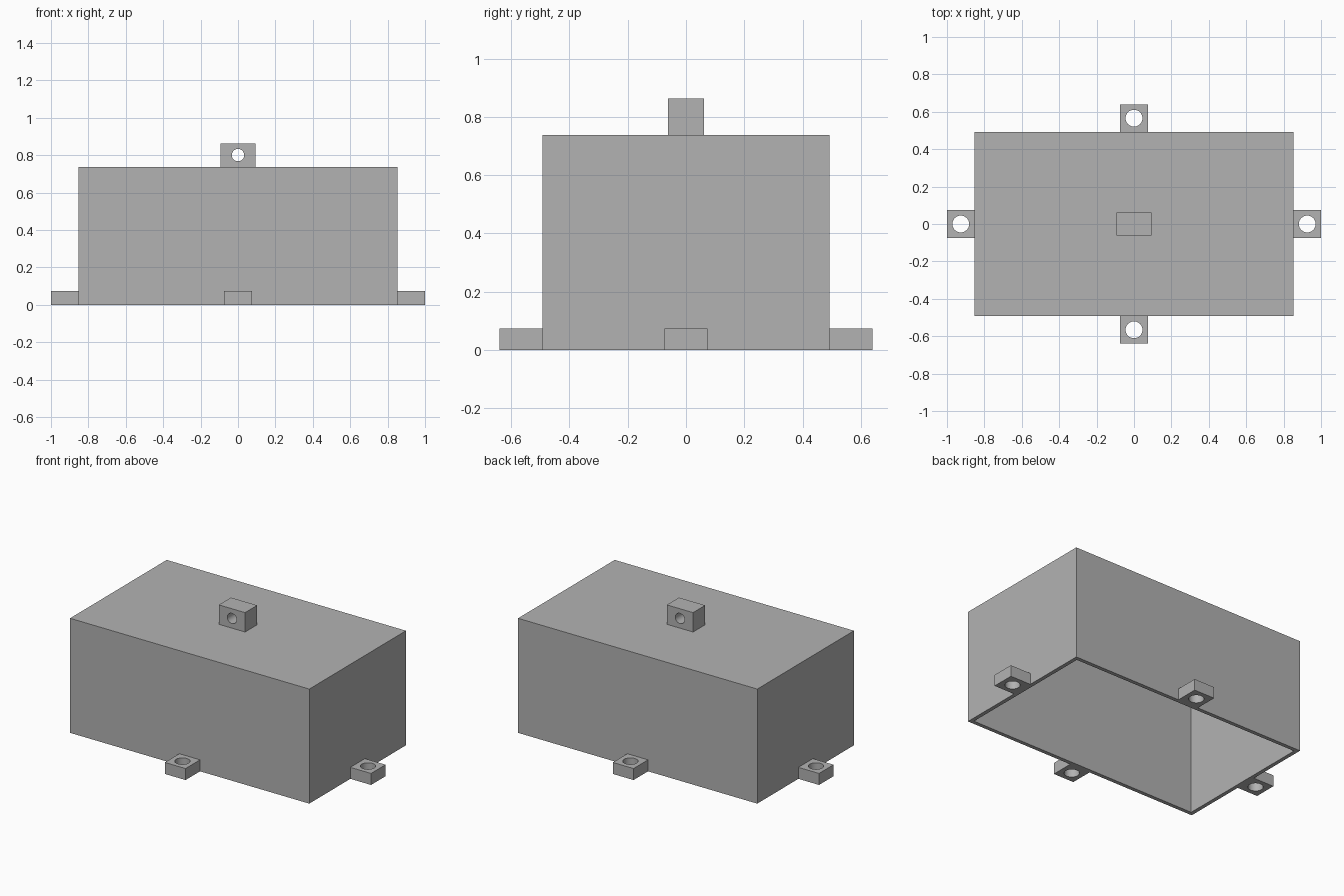
import bpy
import bmesh
from math import radians
from mathutils import Matrix, Vector

if "Cube" in bpy.data.objects:
    bpy.data.objects.remove(bpy.data.objects["Cube"])

# One plain grey for the whole enclosure
grey = bpy.data.materials.new("plain grey")
grey.use_nodes = True
colour = (0.448, 0.448, 0.448, 1)
grey.diffuse_color = colour
grey.node_tree.nodes["Principled BSDF"].inputs["Base Color"].default_value = colour

LENGTH, WIDTH, HEIGHT, WALL = 1.705, 0.984, 0.738, 0.025
TAB, TAB_HEIGHT, TAB_HOLE = 0.1475, 0.074, 0.045
LUG, LUG_HOLE = Vector((0.187, 0.123, 0.125)), 0.033


def finish(name, bm):
    mesh = bpy.data.meshes.new(name)
    bm.to_mesh(mesh)
    bm.free()
    mesh.materials.append(grey)
    obj = bpy.data.objects.new(name, mesh)
    bpy.context.collection.objects.link(obj)
    return obj


def box(name, centre, size, open_bottom=False):
    bm = bmesh.new()
    bmesh.ops.create_cube(bm, size=1, matrix=Matrix.Translation(centre) @ Matrix.Diagonal((*size, 1)))
    if open_bottom:
        floor = [f for f in bm.faces if f.normal.z < -0.5]
        bmesh.ops.delete(bm, geom=floor, context='FACES')
    return finish(name, bm)


def activate(obj):
    bpy.ops.object.select_all(action='DESELECT')
    obj.select_set(True)
    bpy.context.view_layer.objects.active = obj


def drill(obj, centre, radius, rotation):
    """Cut a round hole right through a block."""
    bm = bmesh.new()
    bmesh.ops.create_cone(bm, cap_ends=True, segments=32, radius1=radius, radius2=radius,
                          depth=0.5, matrix=Matrix.Translation(centre) @ rotation)
    cutter = finish("hole_cutter", bm)
    cutter.hide_render = True
    activate(obj)
    cut = obj.modifiers.new("hole", 'BOOLEAN')
    cut.operation = 'DIFFERENCE'
    cut.solver = 'EXACT'
    cut.object = cutter
    bpy.ops.object.modifier_apply(modifier=cut.name)
    bpy.data.objects.remove(cutter)
    bpy.ops.object.shade_smooth_by_angle(angle=radians(30))


# Hollow cover, open underneath
cover = box("cover", (0, 0, HEIGHT / 2), (LENGTH, WIDTH, HEIGHT), open_bottom=True)
activate(cover)
shell = cover.modifiers.new("wall", 'SOLIDIFY')
shell.thickness = WALL
shell.offset = -1
shell.use_even_offset = True
bpy.ops.object.modifier_apply(modifier=shell.name)

# Mounting tabs, one at the foot of each wall
for name, dx, dy in (("left", 1, 0), ("right", -1, 0), ("front", 0, -1), ("back", 0, 1)):
    centre = Vector((dx * (LENGTH + TAB) / 2, dy * (WIDTH + TAB) / 2, TAB_HEIGHT / 2))
    tab = box(name + "_tab", centre, (TAB, TAB, TAB_HEIGHT))
    drill(tab, centre, TAB_HOLE, Matrix.Identity(4))

# Lug on the lid, drilled front to back
lug_centre = Vector((0, 0, HEIGHT + LUG.z / 2))
lug = box("top_lug", lug_centre, LUG)
drill(lug, lug_centre, LUG_HOLE, Matrix.Rotation(radians(90), 4, 'X'))
